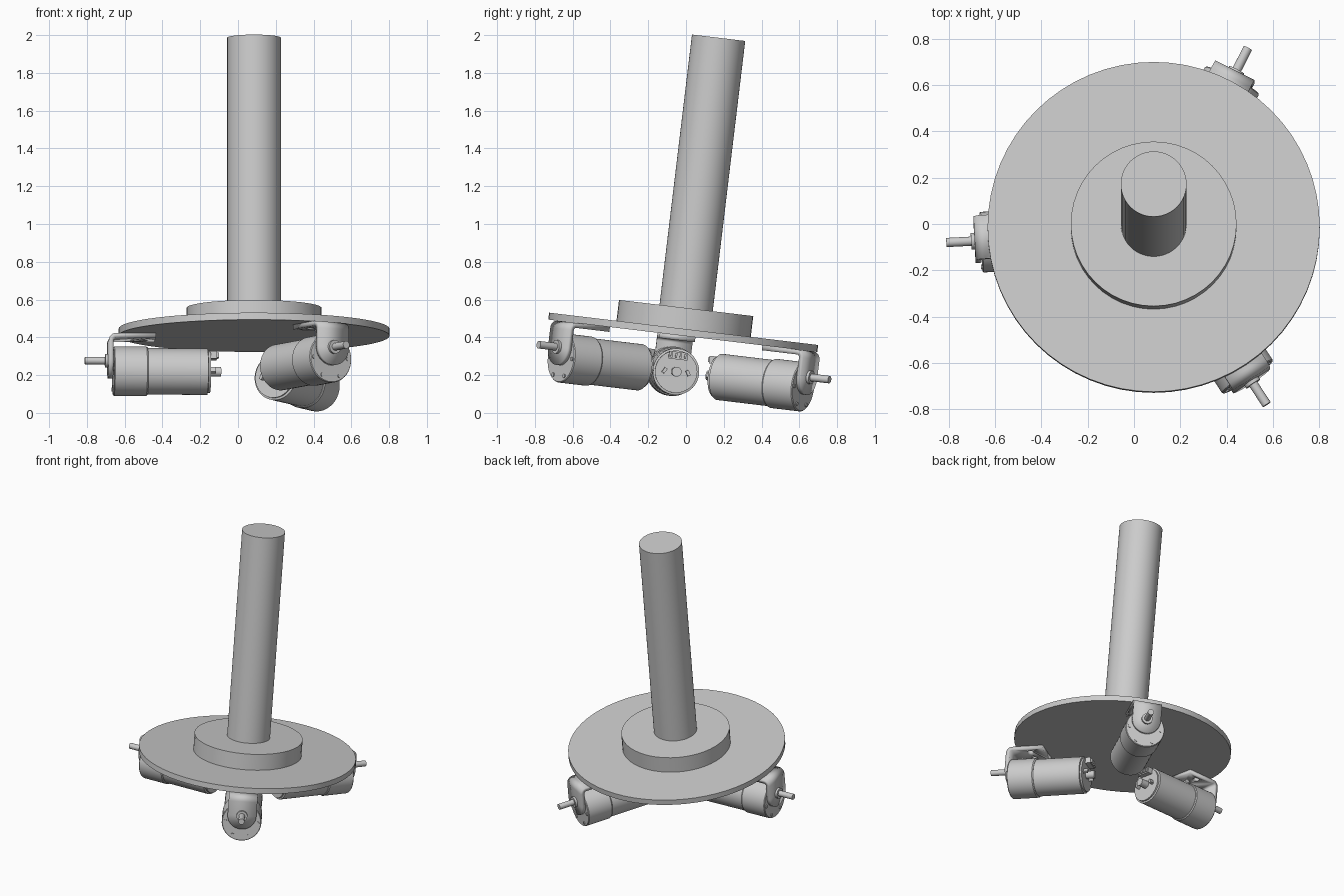
import bpy, bmesh
from math import radians, sin, cos, pi, sqrt
from mathutils import Matrix

cube = bpy.data.objects.get("Cube")
if cube:
    bpy.data.objects.remove(cube)

grey = bpy.data.materials.new("plain grey")
grey.use_nodes = True
grey.diffuse_color = (0.6, 0.6, 0.6, 1)
grey.node_tree.nodes["Principled BSDF"].inputs["Base Color"].default_value = (0.6, 0.6, 0.6, 1)

move = Matrix.Translation
# Whole assembly leans back; origin is the centre of the disc's top
BASE = move((0.085, -0.0125, 0.445)) @ Matrix.Rotation(radians(-6.85), 4, 'X')


def finish(name, bm, matrix):
    bmesh.ops.recalc_face_normals(bm, faces=bm.faces)
    mesh = bpy.data.meshes.new(name)
    bm.to_mesh(mesh)
    bm.free()
    mesh.materials.append(grey)
    mesh.shade_smooth()
    mesh.set_sharp_from_angle(angle=radians(30))
    obj = bpy.data.objects.new(name, mesh)
    bpy.context.collection.objects.link(obj)
    obj.matrix_world = matrix
    return obj


def lathe(name, profile, matrix, seg=48):
    """Solid of revolution about local z from (radius, height) pairs."""
    bm = bmesh.new()
    rings = [[bm.verts.new((r * cos(2 * pi * i / seg), r * sin(2 * pi * i / seg), h))
              for i in range(seg)] for r, h in profile]
    for a, b in zip(rings, rings[1:]):
        for i in range(seg):
            j = (i + 1) % seg
            bm.faces.new((a[i], a[j], b[j], b[i]))
    bm.faces.new(rings[0])
    bm.faces.new(rings[-1])
    return finish(name, bm, matrix)


def rod(name, r, low, high, matrix, seg=24):
    return lathe(name, [(r, low), (r, high)], matrix, seg)


def box(name, size, centre, matrix):
    bm = bmesh.new()
    bmesh.ops.create_cube(bm, size=1, matrix=move(centre) @ Matrix.Diagonal((*size, 1)))
    return finish(name, bm, matrix)


def bracket(name, matrix):
    """Bent strip: flange under the disc, rounded bend, round-ended face plate."""
    half, bend, top, face, shaft_z = 0.095, 0.04, -0.037, 0.775, -0.175
    rows = [(0.525, top, half)]
    for i in range(7):
        a = i / 6 * pi / 2
        rows.append((face - bend + bend * sin(a), top - bend + bend * cos(a), half))
    for i in range(12):
        t = half * sin(i / 11 * pi / 2 * 0.96)
        rows.append((face, shaft_z - t, sqrt(half ** 2 - t ** 2)))
    bm = bmesh.new()
    pairs = [[bm.verts.new((x, s * w, z)) for s in (-1, 1)] for x, z, w in rows]
    for a, b in zip(pairs, pairs[1:]):
        bm.faces.new((a[0], b[0], b[1], a[1]))
    obj = finish(name, bm, matrix)
    # Normals may face either way, so thickness is sent toward the inside
    outward = obj.data.polygons[0].normal.z > 0
    solid = obj.modifiers.new("thickness", 'SOLIDIFY')
    solid.thickness = 0.026
    solid.offset = -1 if outward else 1
    # Bolt holes through the flange
    for side in (-1, 1):
        cutter = rod("hole_cutter", 0.022, -0.1, 0, matrix @ move((0.62, side * 0.05, 0)), 16)
        cutter.hide_render = True
        cutter.hide_viewport = True
        cut = obj.modifiers.new("bolt hole", 'BOOLEAN')
        cut.operation = 'DIFFERENCE'
        cut.object = cutter


# Upright post, hub and round base plate
rod("base_plate", 0.7175, -0.037, 0, BASE, 64)
rod("hub", 0.358, 0, 0.111, BASE, 48)
rod("post", 0.142, 0.111, 1.552, BASE, 48)

# Three gear motors, pointing outward below the plate
for label, angle in (("back_left", 63), ("right", 183), ("front_left", 303)):
    arm = BASE @ Matrix.Rotation(radians(angle), 4, 'Z')
    axis = arm @ move((0, 0, -0.23)) @ Matrix.Rotation(pi / 2, 4, 'Y')
    shaft = axis @ move((-0.055, 0, 0))

    lathe(label + "_motor_body",
          [(0.112, 0.233), (0.112, 0.245), (0.123, 0.248), (0.123, 0.572)], axis)
    lathe(label + "_gearbox",
          [(0.126, 0.565), (0.131, 0.572), (0.131, 0.742), (0.127, 0.747)], axis)
    bracket(label + "_bracket", arm)
    rod(label + "_shaft_boss", 0.036, 0.74, 0.79, shaft)
    rod(label + "_shaft", 0.02, 0.78, 0.897, shaft)

    # Screws around the gearbox face
    for i in range(6):
        turn = Matrix.Rotation(radians(60 * i + 30), 4, 'Z')
        rod(label + "_face_screw", 0.011, 0.74, 0.752, axis @ turn @ move((0.107, 0, 0)), 12)

    # Rear bearing, connector with pins, and small end tabs
    rod(label + "_rear_bearing", 0.026, 0.175, 0.24, axis)
    box(label + "_connector", (0.04, 0.1, 0.04), (-0.085, 0, 0.218), axis)
    for i in range(4):
        box(label + "_pin", (0.026, 0.01, 0.02), (-0.085, (i - 1.5) * 0.024, 0.197), axis)
    for side in (-1, 1):
        box(label + "_rear_tab", (0.03, 0.016, 0.035), (0.03, side * 0.055, 0.222),
            axis @ Matrix.Rotation(side * 0.5, 4, 'Z'))
